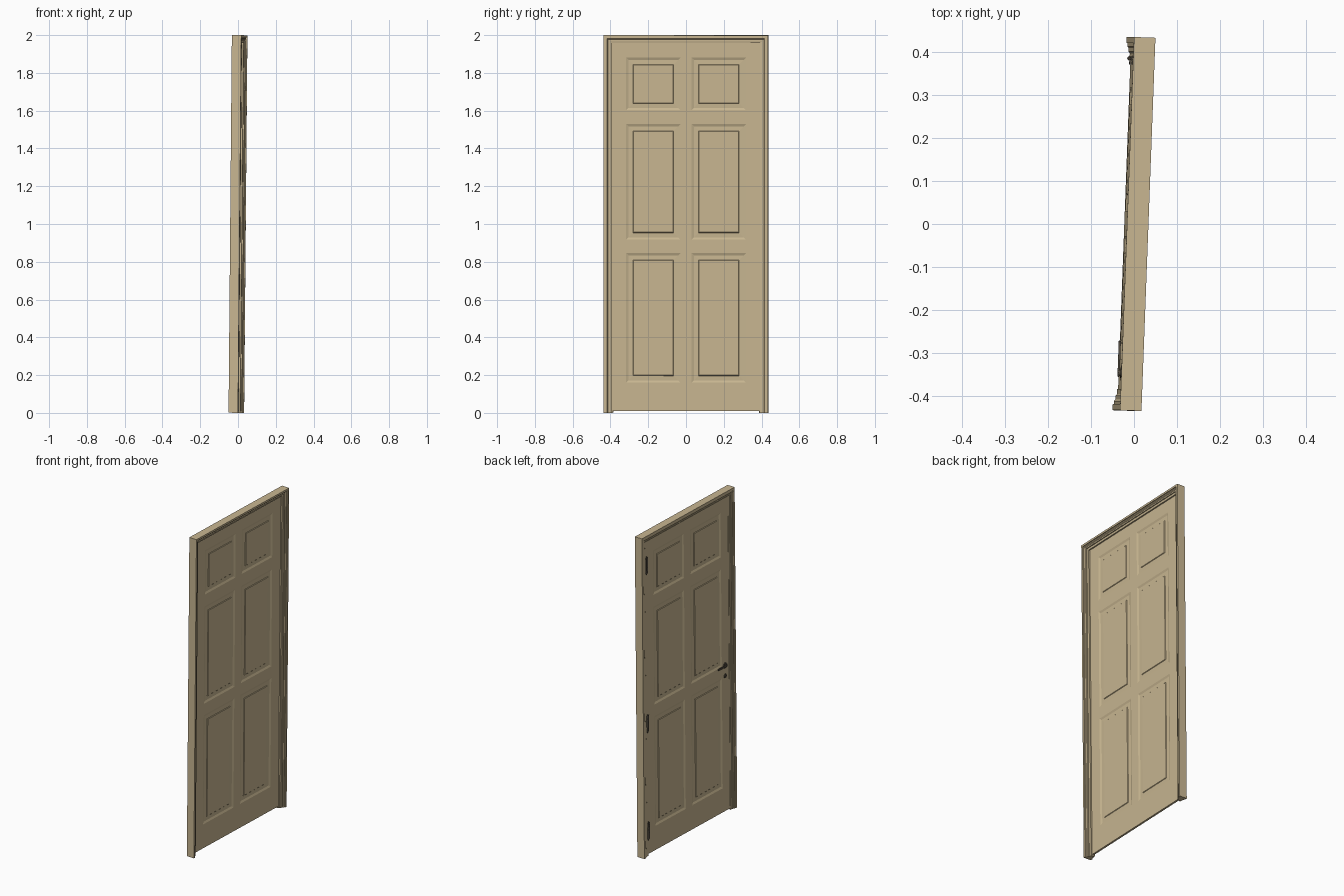
import bpy, bmesh, math
from mathutils import Matrix, Vector

if "Cube" in bpy.data.objects:
    bpy.data.objects.remove(bpy.data.objects["Cube"])

W, H, D = 0.871, 1.999, 0.05
# whole door is turned a little about z and leans slightly towards +x
POSE = (Matrix.Translation((0, 0, 1)) @ Matrix.Rotation(math.radians(0.5), 4, 'Y')
        @ Matrix.Rotation(math.radians(-2.15), 4, 'Z') @ Matrix.Translation((0, 0, -H / 2)))


def material(name, rgb):
    m = bpy.data.materials.new(name)
    m.diffuse_color = (*rgb, 1)
    m.use_nodes = True
    m.node_tree.nodes["Principled BSDF"].inputs["Base Color"].default_value = m.diffuse_color
    return m


TAN = material("tan_paint", (0.58, 0.47, 0.285))
METAL = material("dark_metal", (0.09, 0.075, 0.055))


def finish(bm, name, mat, smooth=False):
    bmesh.ops.recalc_face_normals(bm, faces=bm.faces)
    bm.transform(POSE)
    me = bpy.data.meshes.new(name)
    bm.to_mesh(me)
    bm.free()
    me.materials.append(mat)
    ob = bpy.data.objects.new(name, me)
    bpy.context.collection.objects.link(ob)
    if smooth:
        bpy.ops.object.select_all(action='DESELECT')
        ob.select_set(True)
        bpy.context.view_layer.objects.active = ob
        bpy.ops.object.shade_smooth_by_angle(angle=math.radians(35))
    return ob


def add_box(bm, lo, hi):
    lo, hi = Vector(lo), Vector(hi)
    m = Matrix.Translation((lo + hi) / 2) @ Matrix.Diagonal((*(hi - lo), 1))
    return bmesh.ops.create_cube(bm, size=1, matrix=m)["verts"]


def add_cylinder(bm, centre, r1, r2, length, axis):
    rot = {'X': Matrix.Rotation(-math.pi / 2, 4, 'Y'), 'Z': Matrix.Identity(4)}[axis]
    bmesh.ops.create_cone(bm, cap_ends=True, segments=20, radius1=r1, radius2=r2,
                          depth=length, matrix=Matrix.Translation(centre) @ rot)


# frame: stepped moulding profile (inset from outer edge, depth) swept round three sides
profile = [(0, -0.025), (0, 0.025), (0.012, 0.025), (0.012, 0.019), (0.018, 0.019),
           (0.022, 0.014), (0.030, 0.014), (0.030, 0.008), (0.042, 0.006),
           (0.042, -0.002), (0.046, -0.002), (0.046, -0.014), (0.050, -0.014),
           (0.050, -0.016), (0.038, -0.016), (0.034, -0.019), (0.026, -0.019),
           (0.022, -0.022), (0.014, -0.022), (0.014, -0.025)]
bm = bmesh.new()
stations = []
for side, top in ((-1, 0), (-1, 1), (1, 1), (1, 0)):
    stations.append([bm.verts.new((x, side * (W / 2 - d), (H - d) * top)) for d, x in profile])
n = len(profile)
for a, b in zip(stations, stations[1:]):
    for i in range(n):
        j = (i + 1) % n
        bm.faces.new((a[i], a[j], b[j], b[i]))
bm.faces.new(stations[0])
bm.faces.new(stations[-1])
finish(bm, "door_frame", TAN)

# door leaf: slab cut on panel lines, then panels sunk and raised on both faces
BACK, FRONT = -0.014, -0.002
cols = [(-0.317, -0.03), (0.03, 0.317)]
rows = [(0.16, 0.845), (0.917, 1.528), (1.602, 1.88)]
bm = bmesh.new()
add_box(bm, (BACK, -0.391, 0.01), (FRONT, 0.391, 1.958))
cuts = [((0, y, 0), (0, 1, 0)) for c in cols for y in c]
cuts += [((0, 0, z), (0, 0, 1)) for r in rows for z in r]
for co, no in cuts:
    bmesh.ops.bisect_plane(bm, geom=bm.verts[:] + bm.edges[:] + bm.faces[:],
                           plane_co=co, plane_no=no)
bm.normal_update()


def is_panel(f):
    c = f.calc_center_median()
    return (abs(f.normal.x) > 0.9 and any(a < c.y < b for a, b in cols)
            and any(a < c.z < b for a, b in rows))


panels = [f for f in bm.faces if is_panel(f)]
for width, depth in ((0.012, -0.0045), (0.024, 0.001), (0.003, 0.003)):
    bmesh.ops.inset_individual(bm, faces=panels, thickness=width, depth=depth,
                               use_even_offset=True)
finish(bm, "door_leaf", TAN)

# lever handle on the back face
bm = bmesh.new()
add_cylinder(bm, (-0.0155, -0.348, 0.915), 0.019, 0.017, 0.004, 'X')
add_cylinder(bm, (-0.019, -0.348, 0.915), 0.008, 0.008, 0.008, 'X')
lever = add_box(bm, (-0.0245, -0.358, 0.908), (-0.0195, -0.272, 0.922))
edges = list({e for v in lever for e in v.link_edges})
bmesh.ops.bevel(bm, geom=edges, offset=0.0018, segments=2, affect='EDGES')
finish(bm, "lever_handle", METAL, True)

# keyhole plate with a raised centre
bm = bmesh.new()
add_cylinder(bm, (-0.0155, -0.348, 0.85), 0.014, 0.012, 0.004, 'X')
add_cylinder(bm, (-0.0180, -0.348, 0.85), 0.006, 0.005, 0.003, 'X')
finish(bm, "keyhole_plate", METAL, True)

# three hinges: leaf plate, knuckles and end tips
for k, z in enumerate((0.155, 0.825, 1.81)):
    bm = bmesh.new()
    add_box(bm, (-0.0175, 0.372, z - 0.05), (-0.0135, 0.392, z + 0.05))
    for i in range(5):
        add_cylinder(bm, (-0.0175, 0.386, z + (i - 2) * 0.02), 0.005, 0.005, 0.019, 'Z')
    for s in (-1, 1):
        add_cylinder(bm, (-0.0175, 0.386, z + s * 0.053), 0.003, 0.003, 0.008, 'Z')
    finish(bm, f"hinge_{k + 1}", METAL, True)
